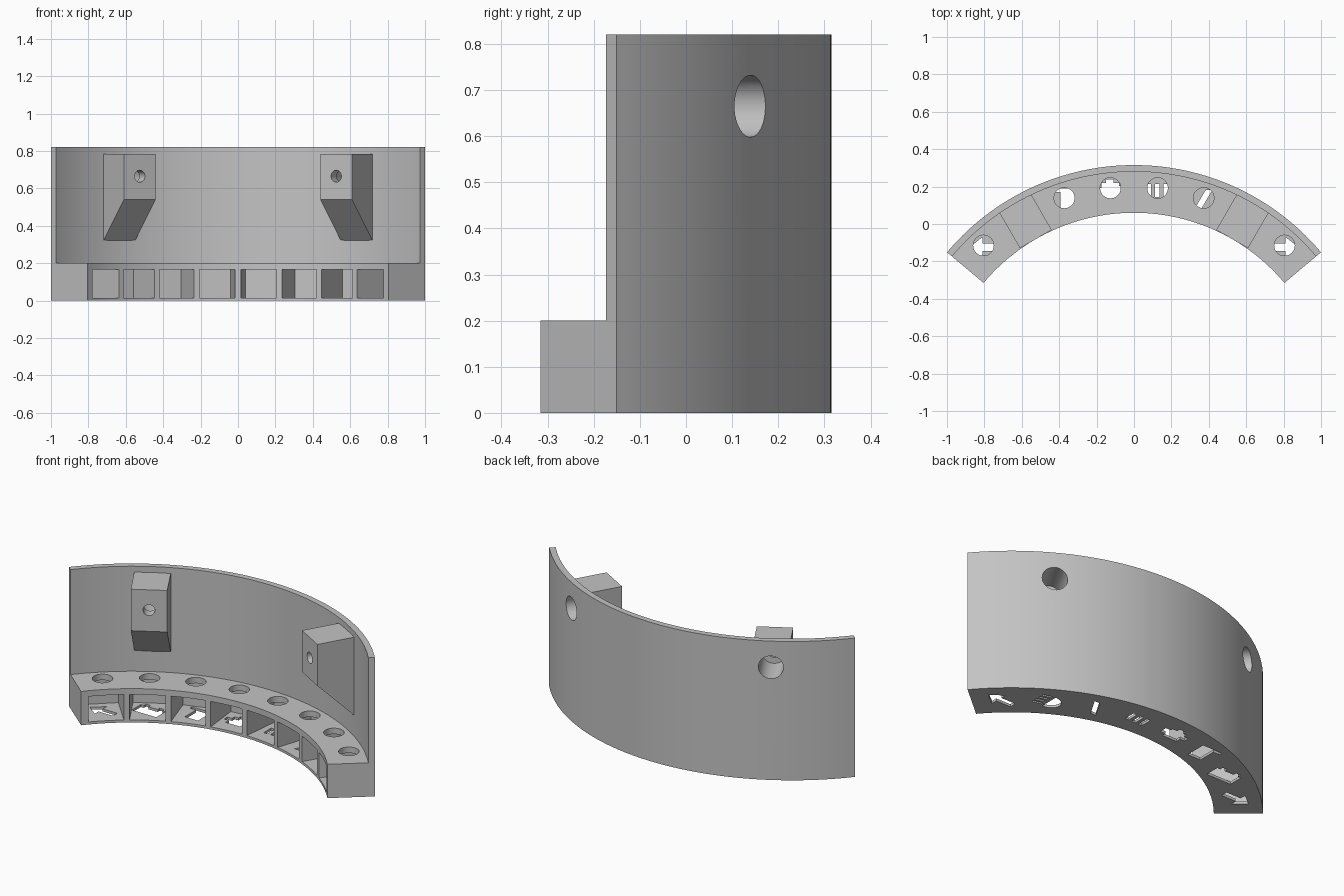
import bpy, bmesh
from math import sin, cos, pi, radians
from mathutils import Matrix, Vector

cube = bpy.data.objects.get("Cube")
if cube:
    bpy.data.objects.remove(cube, do_unlink=True)

# Main dimensions: every radius is measured from the arc's axis
OUTER, WALL, INNER = 1.305, 1.27, 1.05
HALF = radians(50)
CY = -0.99
HEIGHT, LEDGE = 0.82, 0.2
PITCH = 12.17
CELLS = [PITCH * (i - 3.5) for i in range(8)]
BRACKETS = (-30, 30)
BORE_Z = 0.665

grey = bpy.data.materials.new("plain_grey")
grey.use_nodes = True
grey.diffuse_color = (0.55, 0.55, 0.55, 1)
grey.node_tree.nodes["Principled BSDF"].inputs["Base Color"].default_value = (0.55, 0.55, 0.55, 1)


def make_object(name, bm):
    bmesh.ops.recalc_face_normals(bm, faces=bm.faces)
    mesh = bpy.data.meshes.new(name)
    bm.to_mesh(mesh)
    bm.free()
    mesh.materials.append(grey)
    obj = bpy.data.objects.new(name, mesh)
    bpy.context.collection.objects.link(obj)
    return obj


def polar(deg, radius, z=0.0):
    a = radians(deg)
    return Vector((radius * sin(a), CY + radius * cos(a), z))


def radial_frame(deg):
    """Local y points outwards along the given angle, origin on the axis."""
    return Matrix.Translation((0, CY, 0)) @ Matrix.Rotation(-radians(deg), 4, 'Z')


def prism(bm, points, offset, matrix=Matrix()):
    """Extrude a closed outline of 3D points along offset."""
    face = bm.faces.new([bm.verts.new(matrix @ Vector(p)) for p in points])
    ext = bmesh.ops.extrude_face_region(bm, geom=[face])
    verts = [v for v in ext["geom"] if isinstance(v, bmesh.types.BMVert)]
    move = matrix.to_3x3() @ Vector(offset)
    bmesh.ops.translate(bm, verts=verts, vec=move)


def cylinder(bm, radius, depth, matrix):
    bmesh.ops.create_cone(bm, cap_ends=True, segments=40, radius1=radius,
                          radius2=radius, depth=depth, matrix=matrix)


def radial_bore(bm, deg, radius, start, end):
    turn = Matrix.Rotation(pi / 2, 4, 'X')
    place = Matrix.Translation((0, (start + end) / 2, BORE_Z))
    cylinder(bm, radius, end - start, radial_frame(deg) @ place @ turn)


def cut(obj, cutter):
    """Apply an exact difference, then discard the cutter."""
    mod = obj.modifiers.new("cut", 'BOOLEAN')
    mod.operation, mod.solver, mod.object = 'DIFFERENCE', 'EXACT', cutter
    bpy.context.view_layer.update()
    graph = bpy.context.evaluated_depsgraph_get()
    result = bpy.data.meshes.new_from_object(obj.evaluated_get(graph))
    obj.modifiers.clear()
    obj.data = result
    bpy.data.objects.remove(cutter, do_unlink=True)


# Curved housing: an L-shaped profile swept round the arc
bm = bmesh.new()
profile = [(INNER, 0), (OUTER, 0), (OUTER, HEIGHT), (WALL, HEIGHT), (WALL, LEDGE), (INNER, LEDGE)]
STEPS = 72
rings = []
for i in range(STEPS + 1):
    deg = -50 + 100 * i / STEPS
    rings.append([bm.verts.new(polar(deg, r, z)) for r, z in profile])
for a, b in zip(rings, rings[1:]):
    for k in range(len(profile)):
        n = (k + 1) % len(profile)
        bm.faces.new((a[k], a[n], b[n], b[k]))
bm.faces.new(rings[0])
bm.faces.new(rings[-1])
housing = make_object("curved_housing", bm)

# Square pockets opening on the inner face of the ledge
bm = bmesh.new()
for deg in CELLS:
    w = 0.096
    outline = [(-w, 1.0, 0.015), (w, 1.0, 0.015), (w, 1.268, 0.015), (-w, 1.268, 0.015)]
    prism(bm, outline, (0, 0, 0.15), radial_frame(deg))
cut(housing, make_object("pocket_cutter", bm))

# Round lamp holes from the ledge top into each pocket
bm = bmesh.new()
for deg in CELLS:
    cylinder(bm, 0.055, 0.15, Matrix.Translation(polar(deg, 1.189, 0.175)))
cut(housing, make_object("lamp_hole_cutter", bm))


# Symbol windows through the floor of each pocket
def box(x0, y0, x1, y1):
    return [(x0, y0), (x1, y0), (x1, y1), (x0, y1)]


arrow = [(-0.08, -0.02), (0.015, -0.02), (0.015, -0.055), (0.085, 0),
         (0.015, 0.055), (0.015, 0.02), (-0.08, 0.02)]
arrow_back = [(-x, y) for x, y in arrow]
battery = [(-0.08, -0.05), (0.08, -0.05), (0.08, 0.035), (0.06, 0.035), (0.06, 0.055),
           (0.03, 0.055), (0.03, 0.035), (-0.03, 0.035), (-0.03, 0.055),
           (-0.06, 0.055), (-0.06, 0.035), (-0.08, 0.035)]
pump = [(-0.025, -0.06), (0.06, -0.06), (0.06, 0.065), (-0.065, 0.065),
        (-0.065, 0.045), (-0.025, 0.045)]
engine = [(-0.05, -0.045), (0.045, -0.045), (0.045, -0.02), (0.08, -0.02), (0.08, 0.025),
          (0.045, 0.025), (0.045, 0.04), (0.015, 0.04), (0.015, 0.06), (-0.025, 0.06),
          (-0.025, 0.04), (-0.05, 0.04), (-0.05, 0.015), (-0.08, 0.015),
          (-0.08, -0.015), (-0.05, -0.015)]
lamp = [(-0.07 * sin(pi * i / 12), 0.055 * cos(pi * i / 12)) for i in range(13)]
beams = [[(0.015, y), (0.07, y - 0.015), (0.07, y - 0.003), (0.015, y + 0.012)]
         for y in (-0.04, -0.013, 0.014, 0.041)]
three_slots = [box(x - 0.012, -0.035, x + 0.012, 0.035) for x in (-0.045, 0, 0.045)]
slanted_slot = [(-0.05, -0.055), (-0.015, -0.055), (0.05, 0.055), (0.015, 0.055)]
symbols = [[arrow_back], [battery], [pump], [engine], three_slots,
           [slanted_slot], [lamp] + beams, [arrow]]
bm = bmesh.new()
for deg, shapes in zip(CELLS, symbols):
    c = polar(deg, 1.175, -0.05)
    for shape in shapes:
        prism(bm, [(c.x + x, c.y + y, c.z) for x, y in shape], (0, 0, 0.1))
cut(housing, make_object("symbol_cutter", bm))

# Mounting brackets with a sloped underside, and their stepped screw bores
parts = [housing]
for deg, side in zip(BRACKETS, ("right", "left")):
    bm = bmesh.new()
    w = 0.098
    outline = [(-w, INNER, 0.54), (-w, INNER, 0.785), (-w, 1.285, 0.785), (-w, 1.285, 0.305)]
    prism(bm, outline, (2 * w, 0, 0), radial_frame(deg))
    bracket = make_object(side + "_bracket", bm)
    for radius, start, end, targets in ((0.067, 1.11, 1.4, (bracket, housing)),
                                        (0.032, 0.95, 1.2, (bracket,))):
        for target in targets:
            bm = bmesh.new()
            radial_bore(bm, deg, radius, start, end)
            cut(target, make_object("bore_cutter", bm))
    parts.append(bracket)

# Smooth curved walls, crisp edges
for obj in parts:
    bpy.ops.object.select_all(action='DESELECT')
    obj.select_set(True)
    bpy.context.view_layer.objects.active = obj
    bpy.ops.object.shade_smooth_by_angle(angle=radians(25))
